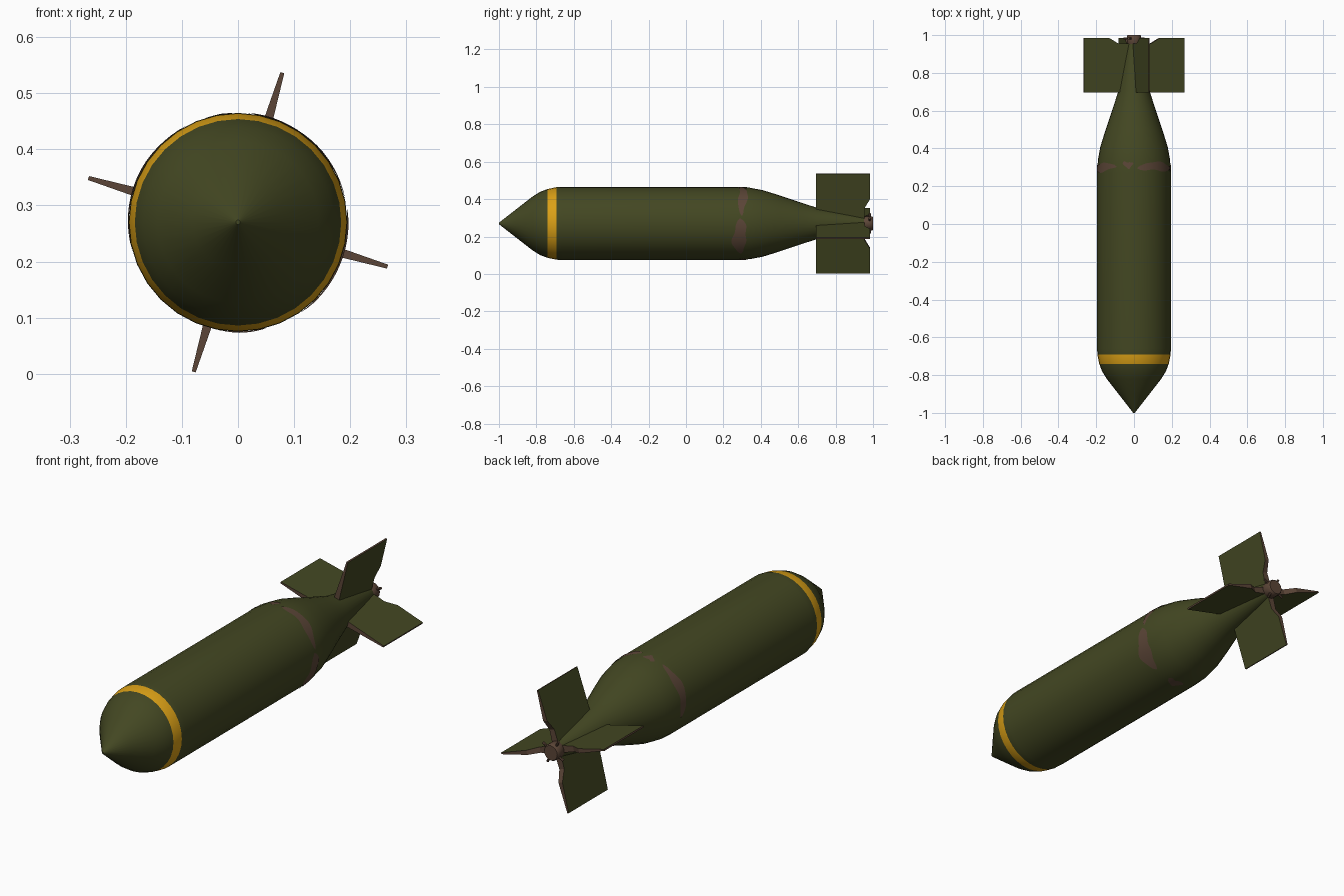
import bpy, bmesh, math
from mathutils import Matrix, Vector

if "Cube" in bpy.data.objects:
    bpy.data.objects.remove(bpy.data.objects["Cube"])

AXIS_Z = 0.27
SIDES = 32


def material(name, rgb):
    m = bpy.data.materials.new(name)
    m.use_nodes = True
    m.diffuse_color = (*rgb, 1)
    bsdf = m.node_tree.nodes["Principled BSDF"]
    bsdf.inputs["Base Color"].default_value = (*rgb, 1)
    bsdf.inputs["Roughness"].default_value = 0.8
    return m


green = material("olive green", (0.056, 0.063, 0.016))
yellow = material("band yellow", (0.70, 0.35, 0.008))
brown = material("rust brown", (0.105, 0.060, 0.038))


def finish(bm, name, mats, smooth=None):
    bmesh.ops.recalc_face_normals(bm, faces=bm.faces)
    mesh = bpy.data.meshes.new(name)
    bm.to_mesh(mesh)
    bm.free()
    obj = bpy.data.objects.new(name, mesh)
    bpy.context.collection.objects.link(obj)
    for m in mats:
        mesh.materials.append(m)
    if smooth:
        bpy.ops.object.select_all(action='DESELECT')
        obj.select_set(True)
        bpy.context.view_layer.objects.active = obj
        bpy.ops.object.shade_smooth_by_angle(angle=math.radians(smooth))
    return obj


def around(angle, r, y):
    """Point on the round body; angle runs from the top towards +x."""
    return Vector((r * math.sin(angle), y, AXIS_Z + r * math.cos(angle)))


def lathe(profile, sides):
    bm = bmesh.new()
    rings = [[bm.verts.new(around(2 * math.pi * i / sides, r, y)) for i in range(sides)]
             for y, r in profile]
    for a, b in zip(rings, rings[1:]):
        for i in range(sides):
            j = (i + 1) % sides
            bm.faces.new((a[i], a[j], b[j], b[i]))
    bm.faces.new(rings[0])
    bm.faces.new(rings[-1])
    return bm


# Bomb body with the painted nose band
PROFILE = [(-1, 0.004), (-0.9, 0.082), (-0.82, 0.144), (-0.78, 0.169), (-0.74, 0.184),
           (-0.692, 0.194), (-0.66, 0.195), (0.27, 0.195), (0.34, 0.191), (0.41, 0.178),
           (0.5, 0.15), (0.6, 0.116), (0.7, 0.084), (0.96, 0.035)]
body = finish(lathe(PROFILE, SIDES), "bomb_body", [green, yellow], 40)
for f in body.data.polygons:
    if -0.74 < f.center.y < -0.692:
        f.material_index = 1


def body_radius(y):
    for (y0, r0), (y1, r1) in zip(PROFILE, PROFILE[1:]):
        if y0 <= y <= y1:
            return r0 + (r1 - r0) * (y - y0) / (y1 - y0)


# Worn patches around the shoulder: start and end angle, centre y, half width
PATCHES = [(5, 78, 0.302, 0.022), (82, 145, 0.288, 0.034), (165, 190, 0.30, 0.02),
           (-18, -1, 0.315, 0.015), (-105, -28, 0.30, 0.022)]
bm = bmesh.new()
for start, end, mid, half in PATCHES:
    rows, steps = [], 16
    for i in range(steps + 1):
        t = i / steps
        a = math.radians(start + (end - start) * t)
        w = half * (0.06 + math.sin(math.pi * t) ** 0.6) * (1 + 0.15 * math.sin(13 * t))
        c = mid + 0.006 * math.sin(7 * t + start)
        ys = [c - w, c, c + w]
        rows.append([bm.verts.new(around(a, body_radius(y) + 0.002, y)) for y in ys])
    for p, q in zip(rows, rows[1:]):
        for k in range(2):
            bm.faces.new((p[k], p[k + 1], q[k + 1], q[k]))
# Face the patches outward
patches = finish(bm, "worn_patches", [brown], 40)
for f in patches.data.polygons:
    if f.normal.dot(f.center - Vector((0, f.center.y, AXIS_Z))) < 0:
        f.flip()

# Four tapered tail fins, green sides and bare brown edges
OUTLINE = [(0.695, 0.03), (0.695, 0.278), (0.985, 0.278),
           (0.985, 0.14), (0.955, 0.09), (0.955, 0.03)]
for n, label in enumerate(("top", "left", "bottom", "right")):
    bm = bmesh.new()
    sides = []
    for s in (-1, 1):
        sides.append([bm.verts.new((s * (0.016 - 0.05 * (r - 0.03)), y, r))
                      for y, r in OUTLINE])
        bm.faces.new(sides[-1])
    for i in range(len(OUTLINE)):
        j = (i + 1) % len(OUTLINE)
        edge = bm.faces.new((sides[0][i], sides[0][j], sides[1][j], sides[1][i]))
        edge.material_index = 1
    turn = Matrix.Rotation(math.radians(16.5 + 90 * n), 4, 'Y')
    bm.transform(Matrix.Translation((0, 0, AXIS_Z)) @ turn)
    finish(bm, label + "_tail_fin", [green, brown])

# Tail fuze and its small cross pins
finish(lathe([(0.94, 0.03), (0.955, 0.038), (0.995, 0.038), (1.0, 0.034)], 16),
       "tail_fuze", [brown], 40)
for n in range(2):
    bm = bmesh.new()
    bmesh.ops.create_cone(bm, cap_ends=True, segments=8, radius1=0.006, radius2=0.006, depth=0.12)
    turn = Matrix.Rotation(math.radians(61.5 + 90 * n), 4, 'Y')
    bm.transform(Matrix.Translation((0, 0.982, AXIS_Z)) @ turn)
    finish(bm, "fuze_pin_%d" % (n + 1), [brown], 40)
